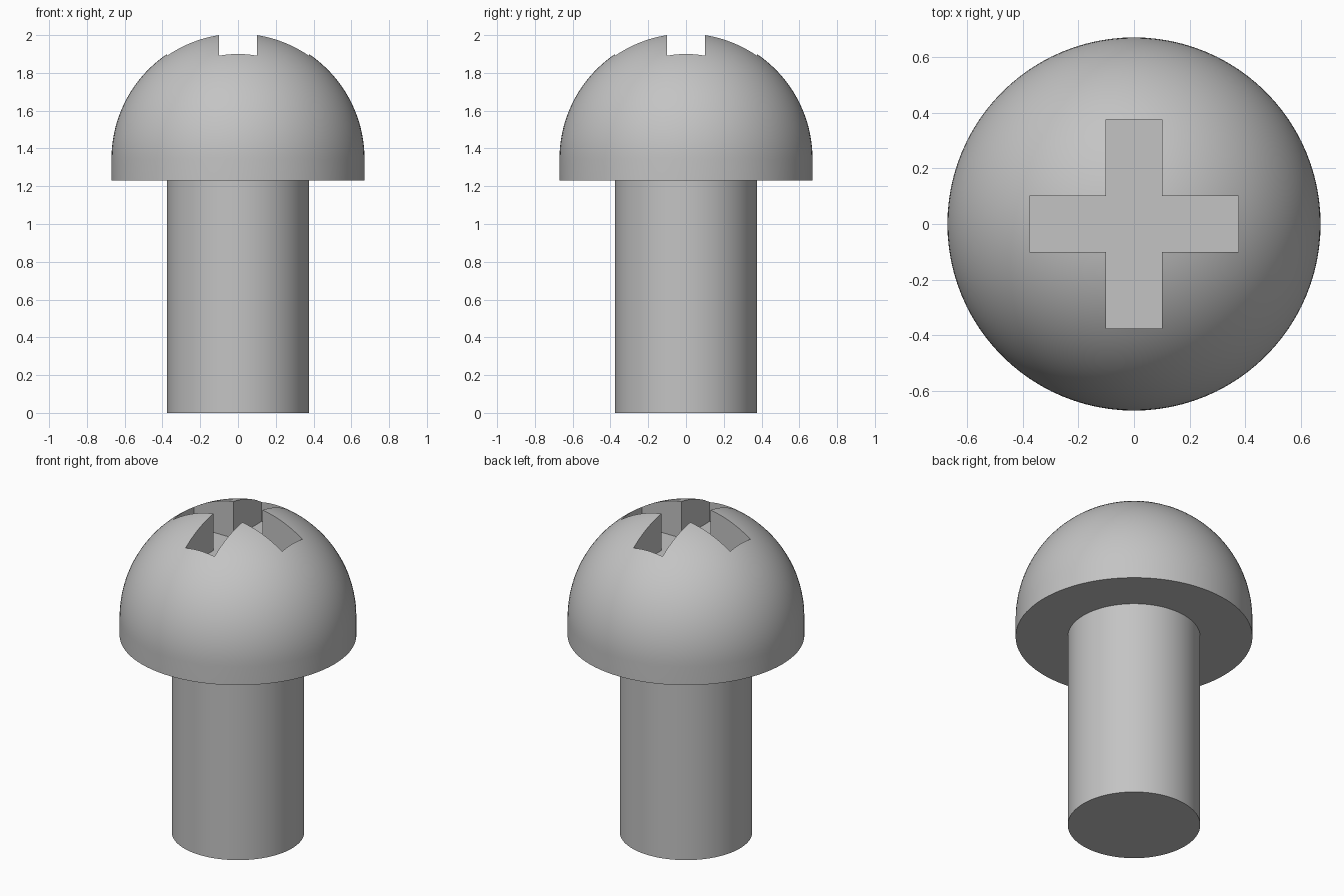
import bpy, bmesh, math
from mathutils import Matrix, Vector

if "Cube" in bpy.data.objects:
    bpy.data.objects.remove(bpy.data.objects["Cube"], do_unlink=True)

SEGMENTS = 96
HEAD_R, SHAFT_R = 0.67, 0.375
HEAD_BASE, DOME_CENTRE = 1.23, 1.345
SLOT_HALF, SLOT_REACH, SLOT_FLOOR = 0.1, 0.375, 1.77

steel = bpy.data.materials.new("grey steel")
steel.use_nodes = True
steel.diffuse_color = (0.55, 0.55, 0.55, 1)
steel.node_tree.nodes["Principled BSDF"].inputs["Base Color"].default_value = steel.diffuse_color


def finish(name, bm):
    bmesh.ops.recalc_face_normals(bm, faces=bm.faces)
    mesh = bpy.data.meshes.new(name)
    bm.to_mesh(mesh)
    bm.free()
    mesh.materials.append(steel)
    obj = bpy.data.objects.new(name, mesh)
    bpy.context.collection.objects.link(obj)
    return obj


def lathe(name, profile):
    """Revolve a list of (radius, height) points about the z axis."""
    bm = bmesh.new()
    verts = [bm.verts.new((r, 0, z)) for r, z in profile]
    edges = [bm.edges.new(pair) for pair in zip(verts, verts[1:])]
    bmesh.ops.spin(bm, geom=verts + edges, cent=(0, 0, 0), axis=(0, 0, 1),
                   angle=math.tau, steps=SEGMENTS)
    bmesh.ops.remove_doubles(bm, verts=bm.verts, dist=1e-5)
    return finish(name, bm)


def select_only(obj):
    bpy.ops.object.select_all(action="DESELECT")
    obj.select_set(True)
    bpy.context.view_layer.objects.active = obj


# Shaft
shaft = lathe("shaft", [(0, 0), (SHAFT_R, 0), (SHAFT_R, HEAD_BASE), (0, HEAD_BASE)])

# Domed head with a short straight rim
arc = [i / 32 * math.pi / 2 for i in range(32)]
dome = [(HEAD_R * math.cos(a), DOME_CENTRE + HEAD_R * math.sin(a)) for a in arc]
head = lathe("head", [(0, HEAD_BASE), (HEAD_R, HEAD_BASE)] + dome
             + [(0, DOME_CENTRE + HEAD_R)])

# Cross-shaped cutter for the drive recess
bm = bmesh.new()
arm = [(SLOT_REACH, -SLOT_HALF), (SLOT_REACH, SLOT_HALF), (SLOT_HALF, SLOT_HALF)]
outline = []
for quarter in range(4):
    turn = Matrix.Rotation(quarter * math.pi / 2, 3, "Z")
    outline += [bm.verts.new(turn @ Vector((x, y, SLOT_FLOOR))) for x, y in arm]
base = bm.faces.new(outline)
extruded = bmesh.ops.extrude_face_region(bm, geom=[base], use_keep_orig=True)
bmesh.ops.translate(bm, vec=(0, 0, 0.5),
                    verts=[v for v in extruded["geom"] if isinstance(v, bmesh.types.BMVert)])
cutter = finish("recess_cutter", bm)
cutter.hide_render = True

# Cut the recess, then discard the cutter
cut = head.modifiers.new("recess", "BOOLEAN")
cut.operation = "DIFFERENCE"
cut.solver = "EXACT"
cut.object = cutter
select_only(head)
bpy.ops.object.modifier_apply(modifier=cut.name)
bpy.data.objects.remove(cutter, do_unlink=True)

# Smooth round surfaces with crisp rims
for part in (shaft, head):
    select_only(part)
    bpy.ops.object.shade_smooth_by_angle(angle=math.radians(30))
